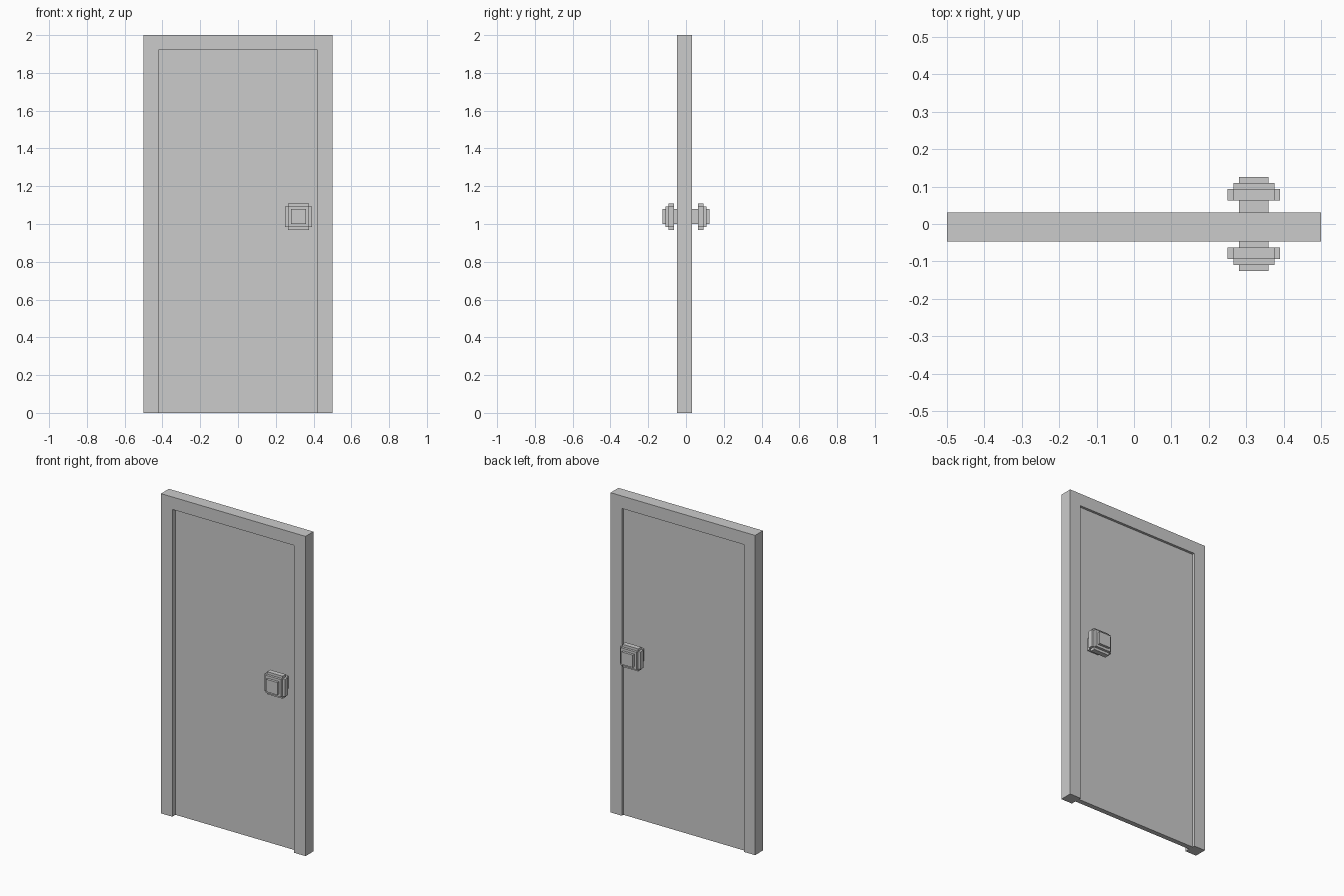
import bpy, bmesh

if "Cube" in bpy.data.objects:
    bpy.data.objects.remove(bpy.data.objects["Cube"])

U = 1 / 64  # the model sits on a grid of 1/64 units

grey = bpy.data.materials.new("light_grey")
grey.diffuse_color = (0.6, 0.6, 0.6, 1)
grey.use_nodes = True
grey.node_tree.nodes["Principled BSDF"].inputs["Base Color"].default_value = grey.diffuse_color


def extrude_outline(name, pts, y0, y1):
    """Extrude an x-z outline (grid units) along y, capped at both ends."""
    bm = bmesh.new()
    face = bm.faces.new([bm.verts.new((x * U, y0 * U, z * U)) for x, z in pts])
    out = bmesh.ops.extrude_face_region(bm, geom=[face])["geom"]
    verts = [g for g in out if isinstance(g, bmesh.types.BMVert)]
    bmesh.ops.translate(bm, verts=verts, vec=(0, (y1 - y0) * U, 0))
    bmesh.ops.recalc_face_normals(bm, faces=bm.faces)
    mesh = bpy.data.meshes.new(name)
    bm.to_mesh(mesh)
    bm.free()
    mesh.materials.append(grey)
    obj = bpy.data.objects.new(name, mesh)
    bpy.context.collection.objects.link(obj)
    return obj


def square(cx, cz, h):
    return [(cx - h, cz - h), (cx + h, cz - h), (cx + h, cz + h), (cx - h, cz + h)]


def notched(cx, cz, h, n):
    """Square outline with a square notch at each corner."""
    i = h - n
    pts = [(-i, -h), (i, -h), (i, -i), (h, -i), (h, i), (i, i),
           (i, h), (-i, h), (-i, i), (-h, i), (-h, -i), (-i, -i)]
    return [(cx + x, cz + z) for x, z in pts]


# Door frame: two jambs and a lintel, open at the floor
extrude_outline("door_frame",
                [(-32, 0), (-27, 0), (-27, 123), (27, 123), (27, 0),
                 (32, 0), (32, 128), (-32, 128)], -3, 2)

# Door leaf, recessed in the frame
extrude_outline("door_leaf", [(-27, 0), (27, 0), (27, 123), (-27, 123)], -1, 1)

# Stepped knob on each side of the leaf
KX, KZ = 20.5, 66.5
for side, s in (("front", -1), ("back", 1)):
    extrude_outline(side + "_knob_stem", square(KX, KZ, 2.5), s * 1, s * 4)
    extrude_outline(side + "_knob_body", notched(KX, KZ, 4.5, 1), s * 4, s * 6)
    extrude_outline(side + "_knob_step", square(KX, KZ, 3.5), s * 6, s * 7)
    extrude_outline(side + "_knob_cap", square(KX, KZ, 2.5), s * 7, s * 8)
